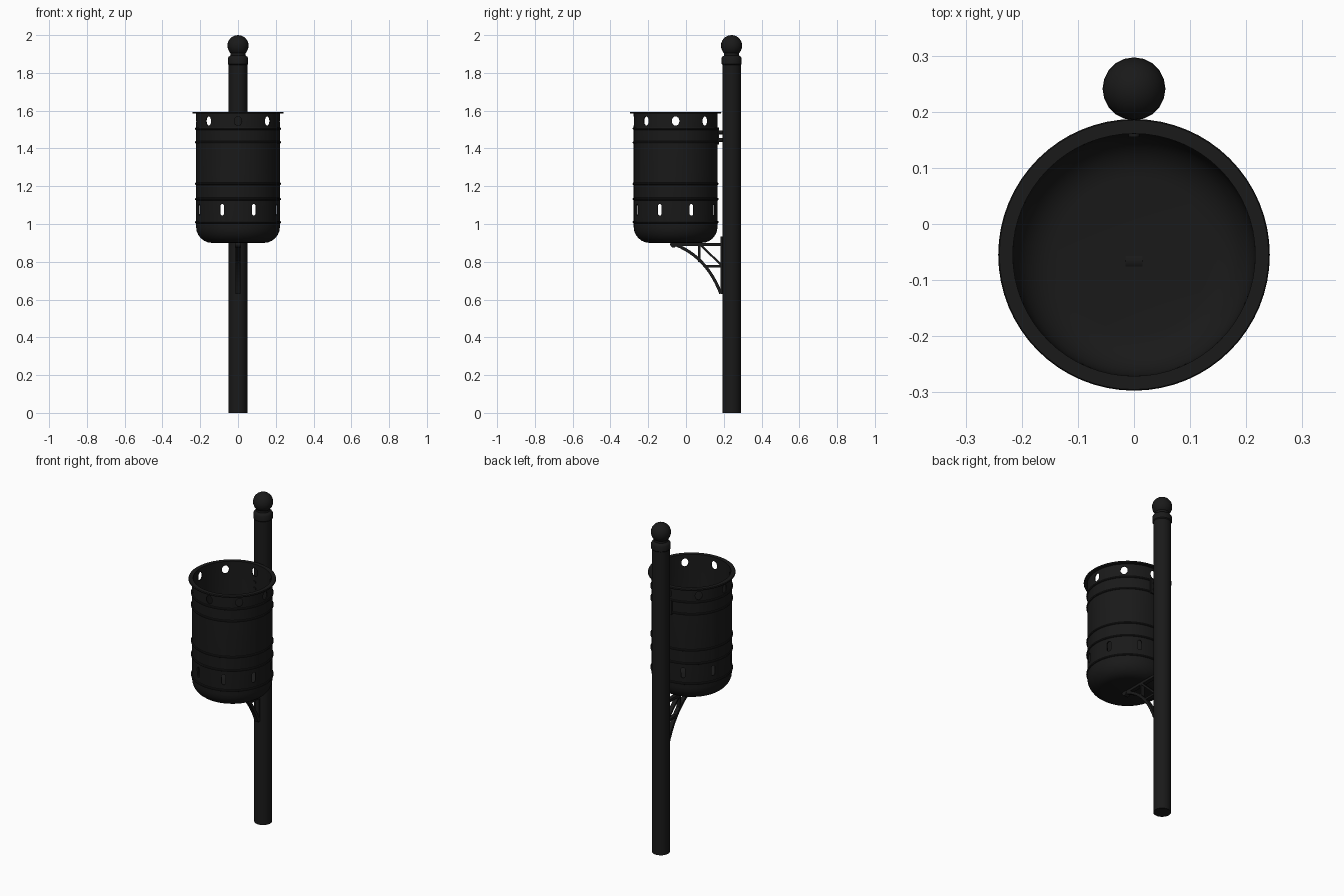
import bpy, bmesh, math
from mathutils import Vector, Matrix

if "Cube" in bpy.data.objects:
    bpy.data.objects.remove(bpy.data.objects["Cube"])

BIN_Y, POST_Y = -0.055, 0.241
mat = bpy.data.materials.new("black_paint")
mat.diffuse_color = (0.01, 0.01, 0.01, 1)
mat.use_nodes = True
mat.node_tree.nodes["Principled BSDF"].inputs["Base Color"].default_value = mat.diffuse_color


def make(name, bm, loc=(0, 0, 0), smooth=True):
    bmesh.ops.recalc_face_normals(bm, faces=bm.faces)
    me = bpy.data.meshes.new(name)
    bm.to_mesh(me)
    bm.free()
    ob = bpy.data.objects.new(name, me)
    ob.location = loc
    bpy.context.collection.objects.link(ob)
    me.materials.append(mat)
    bpy.ops.object.select_all(action='DESELECT')
    ob.select_set(True)
    bpy.context.view_layer.objects.active = ob
    if smooth:
        bpy.ops.object.shade_smooth_by_angle(angle=math.radians(35))
    return ob


def lathe(name, profile, loc, segs):
    bm = bmesh.new()
    vs = [bm.verts.new((r, 0, z)) for r, z in profile]
    es = [bm.edges.new(p) for p in zip(vs, vs[1:])]
    bmesh.ops.spin(bm, geom=vs + es, cent=(0, 0, 0), axis=(0, 0, 1),
                   angle=2 * math.pi, steps=segs, use_duplicate=False)
    bmesh.ops.remove_doubles(bm, verts=bm.verts, dist=1e-5)
    return make(name, bm, loc)


def strip(name, path, thick, width):
    """Flat bar following a (y, z) path, centred on x = 0."""
    pts = [Vector(p) for p in path]
    bm = bmesh.new()
    rings = []
    for i, p in enumerate(pts):
        d = (pts[min(i + 1, len(pts) - 1)] - pts[max(i - 1, 0)]).normalized()
        n = Vector((-d.y, d.x)) * thick / 2
        rings.append([bm.verts.new((sx * width / 2, p.x + s * n.x, p.y + s * n.y))
                      for sx, s in ((-1, -1), (1, -1), (1, 1), (-1, 1))])
    for a, b in zip(rings, rings[1:]):
        for k in range(4):
            bm.faces.new((a[k], a[(k + 1) % 4], b[(k + 1) % 4], b[k]))
    bm.faces.new(rings[0])
    bm.faces.new(rings[-1])
    return make(name, bm)


def cylinder(name, r, depth, rot, loc, segs=16):
    bm = bmesh.new()
    bmesh.ops.create_cone(bm, cap_ends=True, segments=segs, radius1=r, radius2=r,
                          depth=depth, matrix=rot)
    return make(name, bm, loc)


# Post with collar and neck
lathe("post", [(0, 0), (0.049, 0), (0.049, 1.843), (0.054, 1.848), (0.054, 1.878),
               (0.049, 1.886), (0.039, 1.892), (0.039, 1.92), (0, 1.92)],
      (0, POST_Y, 0), 32)

# Ball finial
bm = bmesh.new()
bmesh.ops.create_uvsphere(bm, u_segments=20, v_segments=14, radius=0.056)
make("post_ball", bm, (0, POST_Y, 1.944))

# Bin shell: rounded base, straight wall, flat lip, hollow inside
def corner(r, z, c):
    return [(r - c + c * math.sin(a), z + c - c * math.cos(a))
            for a in (i * math.pi / 12 for i in range(7))]

outer = [(0, 0.9)] + corner(0.222, 0.9, 0.085)
lip = [(0.222, 1.584), (0.240, 1.584), (0.242, 1.588), (0.240, 1.594), (0.216, 1.594)]
inner = corner(0.215, 0.908, 0.078)[::-1] + [(0, 0.908)]
shell = lathe("bin_shell", outer + lip + inner, (0, BIN_Y, 0), 64)

# Cutters: round holes near the lip, slots near the base
bm = bmesh.new()

def hole(angle, z, outline):
    m = Matrix.Rotation(angle, 4, 'Z')
    a, b = ([bm.verts.new(m @ Vector((u, r, z + v))) for u, v in outline]
            for r in (0.17, 0.28))
    bm.faces.new(a)
    bm.faces.new(b)
    n = len(a)
    for k in range(n):
        bm.faces.new((a[k], a[(k + 1) % n], b[(k + 1) % n], b[k]))

circle = [(math.cos(t), math.sin(t)) for t in (i * math.pi / 8 + 0.01 for i in range(16))]
oval = [(0.020 * c, 0.025 * s) for c, s in circle]
slot = [(0.012 * c, 0.012 * s + math.copysign(0.019, s)) for c, s in circle]
for i in range(8):
    hole(i * math.pi / 4, 1.545, oval)
    hole((i + 0.5) * math.pi / 4, 1.075, slot)
cutter = make("hole_cutter", bm, (0, BIN_Y, 0), False)
cutter.hide_render = True
mod = shell.modifiers.new("holes", 'BOOLEAN')
mod.object, mod.operation, mod.solver = cutter, 'DIFFERENCE', 'EXACT'
bpy.context.view_layer.objects.active = shell
bpy.ops.object.modifier_apply(modifier=mod.name)
bpy.data.objects.remove(cutter)

# Raised hoops around the bin
for z in (1.505, 1.432, 1.213, 1.132, 1.010):
    lathe("bin_hoop", [(0.220, z - 0.008), (0.226, z - 0.005), (0.228, z),
                       (0.226, z + 0.005), (0.220, z + 0.008), (0.220, z - 0.008)],
          (0, BIN_Y, 0), 64)

# Upper fixing between bin and post
strip("upper_plate", [(0.170, 1.42), (0.170, 1.51)], 0.010, 0.05)
for z in (1.445, 1.485):
    cylinder("upper_bolt", 0.010, 0.05, Matrix.Rotation(math.pi / 2, 4, 'X'),
             (0, 0.180, z))

# Support bracket under the bin
W = 0.024
strip("bracket_top_bar", [(-0.065, 0.892), (0.195, 0.892)], 0.016, W)
strip("bracket_back_plate", [(0.190, 0.63), (0.190, 0.935)], 0.014, W)
arc = []
for i in range(13):
    t = i / 12
    p = (1 - t) ** 2 * Vector((-0.055, 0.890)) + 2 * t * (1 - t) * Vector((0.110, 0.825)) \
        + t * t * Vector((0.184, 0.632))
    arc.append(p)
strip("bracket_arc", arc, 0.016, W)
strip("bracket_upright", [(0.070, 0.89), (0.070, 0.80)], 0.011, W)
strip("bracket_diagonal", [(0.078, 0.888), (0.188, 0.782)], 0.011, W)
strip("bracket_lower_bar", [(0.100, 0.776), (0.192, 0.776)], 0.013, W)
cylinder("bracket_tip", 0.018, 0.03, Matrix.Rotation(math.pi / 2, 4, 'Y'),
         (0, -0.066, 0.893))
